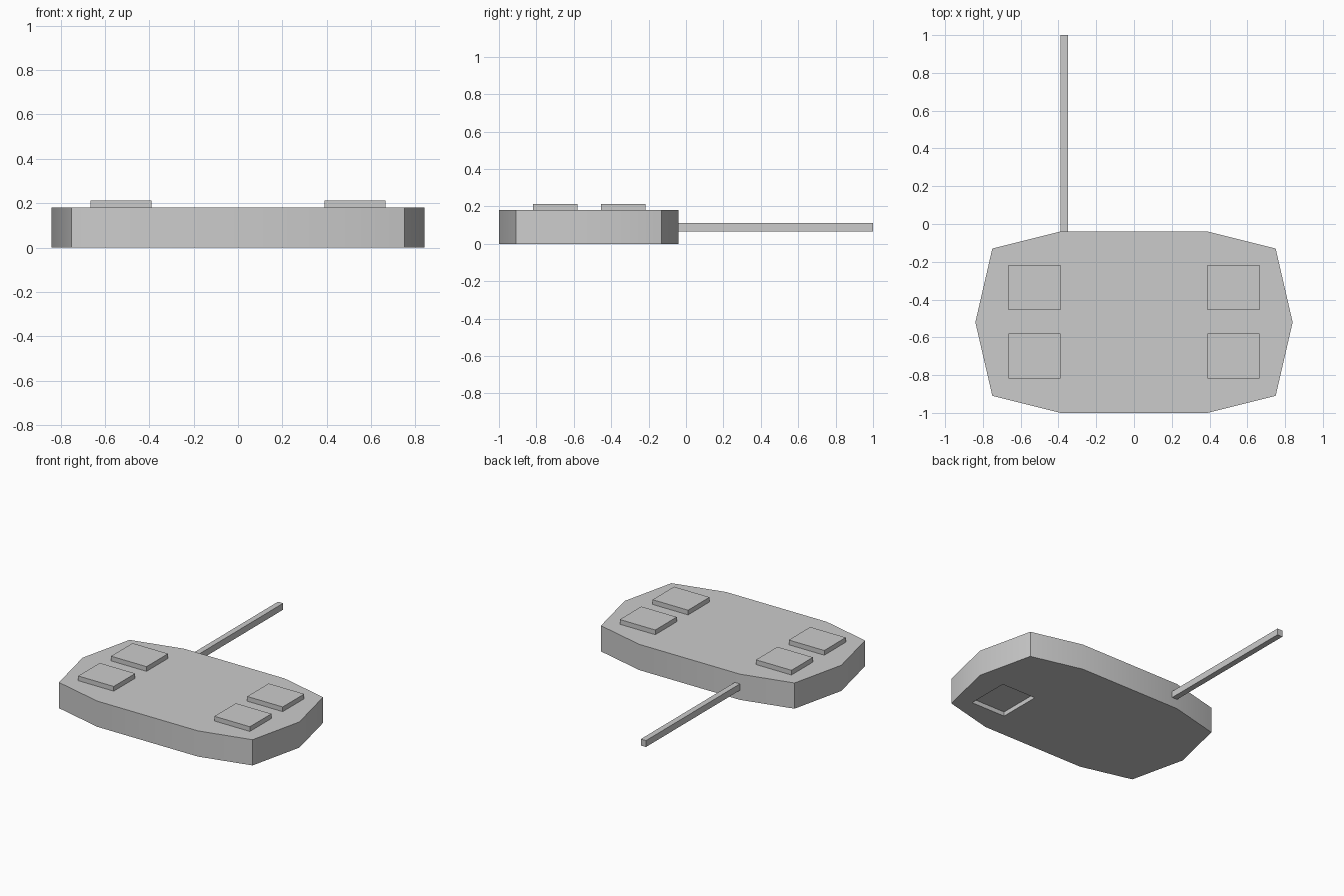
import bpy, bmesh, math

if "Cube" in bpy.data.objects:
    bpy.data.objects.remove(bpy.data.objects["Cube"])


def prism(name, outline, z0, z1):
    """Extrude a flat xy outline from z0 up to z1."""
    bm = bmesh.new()
    face = bm.faces.new([bm.verts.new((x, y, z0)) for x, y in outline])
    top = bmesh.ops.extrude_face_region(bm, geom=[face])["geom"]
    bmesh.ops.translate(bm, vec=(0, 0, z1 - z0),
                        verts=[g for g in top if isinstance(g, bmesh.types.BMVert)])
    bmesh.ops.recalc_face_normals(bm, faces=bm.faces)
    mesh = bpy.data.meshes.new(name)
    bm.to_mesh(mesh)
    bm.free()
    obj = bpy.data.objects.new(name, mesh)
    bpy.context.collection.objects.link(obj)
    return obj


def box(name, x0, x1, y0, y1, z0, z1):
    return prism(name, [(x0, y0), (x1, y0), (x1, y1), (x0, y1)], z0, z1)


# Controller body: right half of the outline, mirrored to the left
half = [(0.39, -1.0), (0.75, -0.91), (0.84, -0.52), (0.75, -0.13), (0.39, -0.04)]
outline = half + [(-x, y) for x, y in reversed(half)]
body = prism("body", outline, 0, 0.18)

# Shallow square recess in the underside
cutter = box("recess_cutter", 0.39, 0.655, -0.818, -0.515, -0.1, 0.03)
cutter.hide_render = True
cut = body.modifiers.new("recess", "BOOLEAN")
cut.operation = "DIFFERENCE"
cut.solver = "EXACT"
cut.object = cutter
bpy.context.view_layer.objects.active = body
body.select_set(True)
bpy.ops.object.modifier_apply(modifier=cut.name)
bpy.data.objects.remove(cutter)
bpy.ops.object.shade_smooth_by_angle(angle=math.radians(30))

# Four square buttons on top
for side, x0, x1 in (("left", -0.665, -0.39), ("right", 0.39, 0.665)):
    for row, y0, y1 in (("front", -0.818, -0.58), ("back", -0.455, -0.217)):
        box(f"button_{row}_{side}", x0, x1, y0, y1, 0.17, 0.213)

# Cable leaving the back edge
box("cable", -0.39, -0.35, -0.045, 1.0, 0.067, 0.112)
